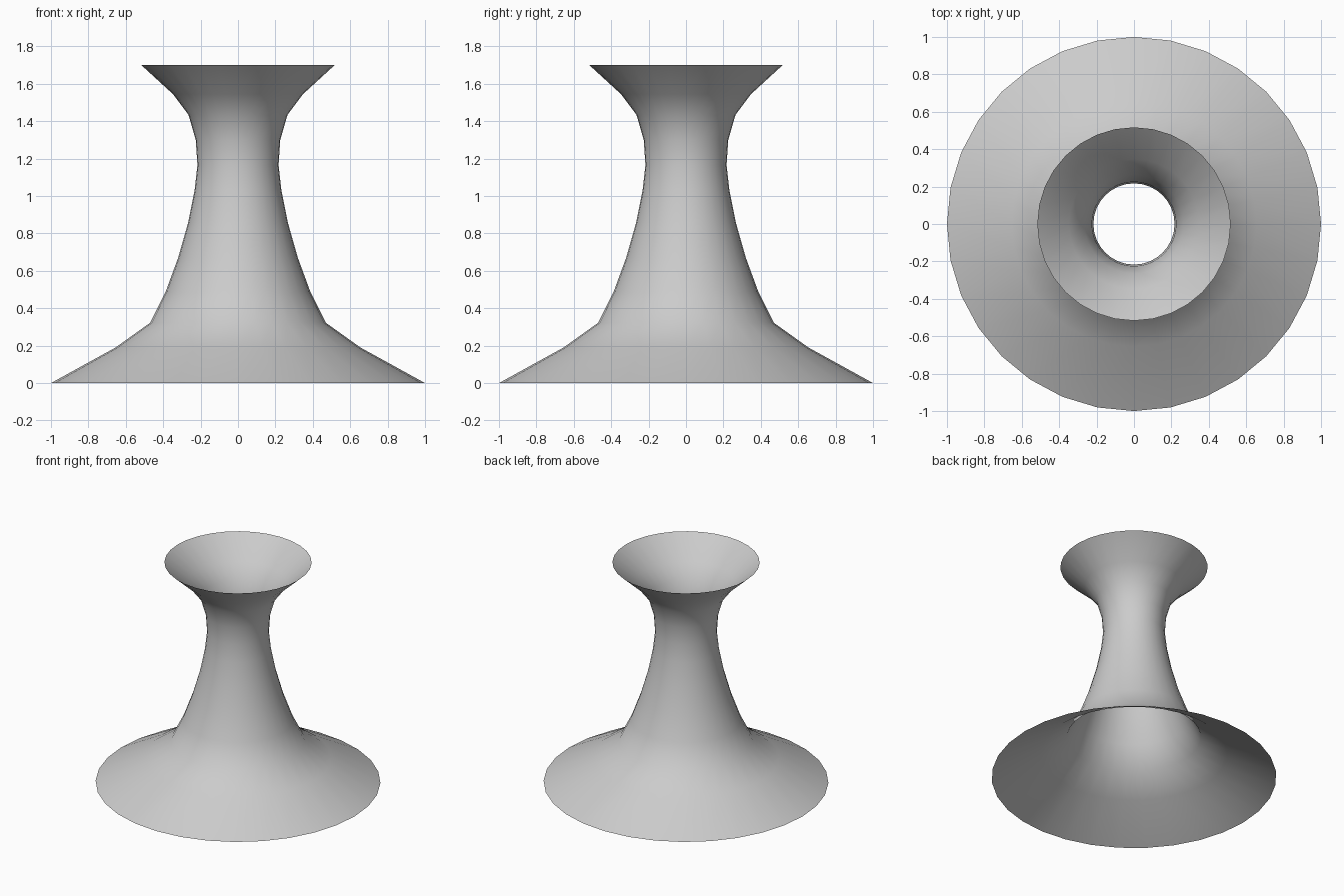
import bpy, bmesh
from math import cos, sin, tau

if "Cube" in bpy.data.objects:
    bpy.data.objects.remove(bpy.data.objects["Cube"])

SIDES = 32

# Profile of the flared open tube: (radius, height), bottom to top
profile = [(1.0, 0.0), (0.655, 0.19), (0.47, 0.322), (0.388, 0.485),
           (0.32, 0.67), (0.266, 0.86), (0.232, 1.03), (0.217, 1.165),
           (0.226, 1.30), (0.265, 1.435), (0.348, 1.545), (0.517, 1.70)]

# Spin the profile into a single-walled shell, open at both ends
bm = bmesh.new()
rings = [[bm.verts.new((r * cos(tau * i / SIDES), r * sin(tau * i / SIDES), z))
          for i in range(SIDES)] for r, z in profile]
for low, high in zip(rings, rings[1:]):
    for i in range(SIDES):
        j = (i + 1) % SIDES
        face = bm.faces.new((low[i], low[j], high[j], high[i]))
        face.smooth = True

mesh = bpy.data.meshes.new("flared_pedestal")
bm.to_mesh(mesh)
bm.free()
pedestal = bpy.data.objects.new("flared_pedestal", mesh)
bpy.context.collection.objects.link(pedestal)
